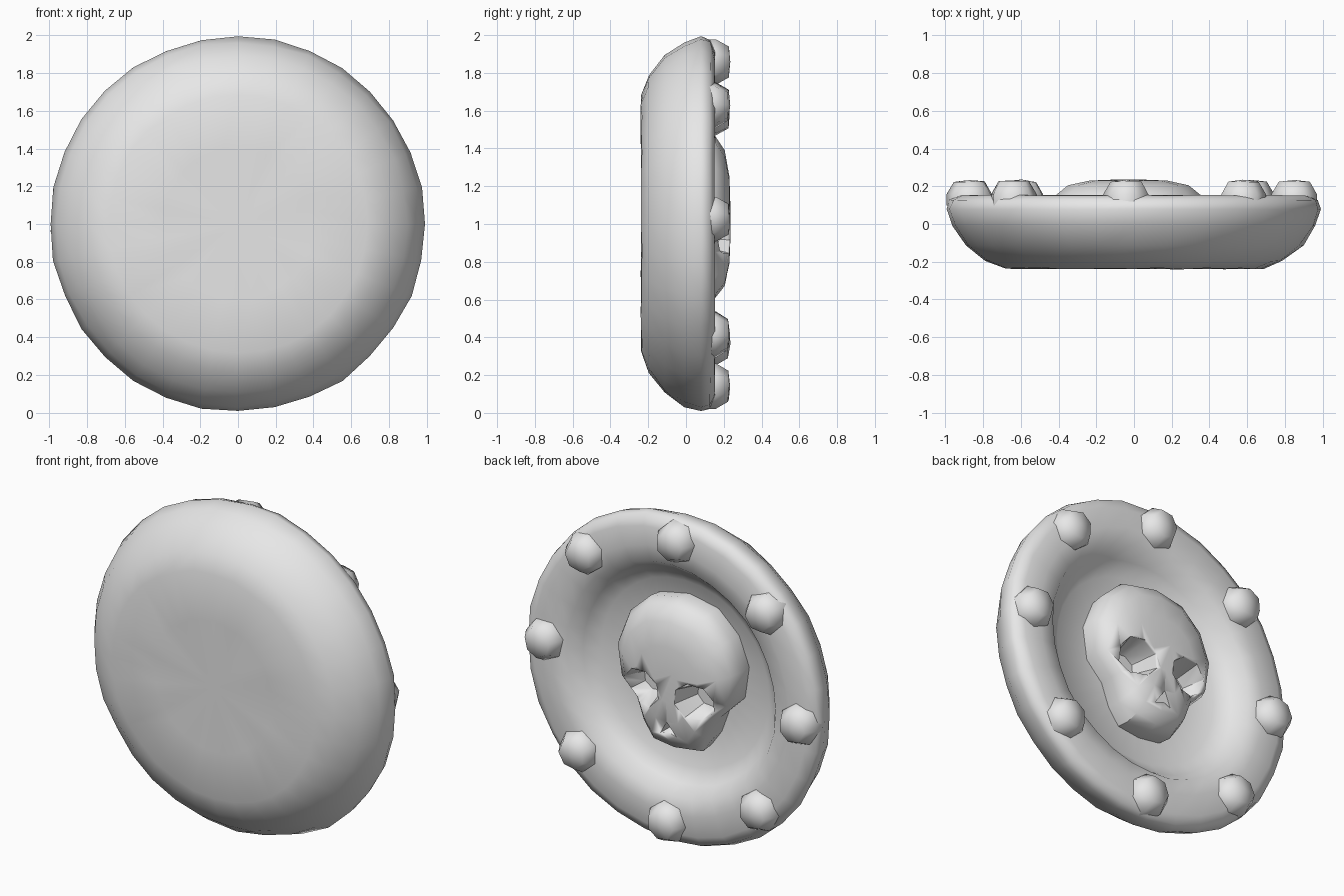
import bpy, bmesh, math, random
from mathutils import Vector, Matrix

random.seed(4)
cube = bpy.data.objects.get("Cube")
if cube:
    bpy.data.objects.remove(cube, do_unlink=True)

stone = bpy.data.materials.new("pale_grey")
stone.use_nodes = True
stone.diffuse_color = (0.8, 0.8, 0.8, 1)
stone.node_tree.nodes["Principled BSDF"].inputs["Base Color"].default_value = (0.8, 0.8, 0.8, 1)


def finish(name, bm, angle=60):
    bmesh.ops.recalc_face_normals(bm, faces=bm.faces)
    mesh = bpy.data.meshes.new(name)
    bm.to_mesh(mesh)
    bm.free()
    mesh.materials.append(stone)
    obj = bpy.data.objects.new(name, mesh)
    bpy.context.collection.objects.link(obj)
    bpy.ops.object.select_all(action='DESELECT')
    obj.select_set(True)
    bpy.context.view_layer.objects.active = obj
    bpy.ops.object.shade_smooth_by_angle(angle=math.radians(angle))
    return obj


def lathe(name, profile, sides, x=0, z=1, wobble=0, angle=60, turn=0):
    """Spin a (radius, y) profile around the front-to-back axis."""
    bm = bmesh.new()
    verts = [bm.verts.new((r, y, 0)) for r, y in profile]
    edges = [bm.edges.new(pair) for pair in zip(verts, verts[1:])]
    bmesh.ops.spin(bm, geom=verts + edges, cent=(0, 0, 0), axis=(0, 1, 0),
                   angle=math.tau, steps=sides, use_duplicate=False)
    bmesh.ops.remove_doubles(bm, verts=bm.verts, dist=0.0005)
    for v in bm.verts:
        k = 1 - random.uniform(0, wobble)
        v.co = Vector((v.co.x * k, v.co.y * (1 - random.uniform(0, wobble * 3)), v.co.z * k))
    bmesh.ops.rotate(bm, verts=bm.verts, cent=(0, 0, 0), matrix=Matrix.Rotation(turn, 3, 'Y'))
    bmesh.ops.translate(bm, verts=bm.verts, vec=(x, 0, z))
    return finish(name, bm, angle)


def prism(name, rings):
    """Join matching rings of points, capping both ends."""
    bm = bmesh.new()
    loops = [[bm.verts.new(p) for p in ring] for ring in rings]
    n = len(loops[0])
    for a, b in zip(loops, loops[1:]):
        for i in range(n):
            j = (i + 1) % n
            bm.faces.new((a[i], a[j], b[j], b[i]))
    bm.faces.new(loops[0])
    bm.faces.new(loops[-1][::-1])
    return finish(name, bm, 40)


# Rounded shield body with a raised rim and a sunken field behind
lathe("shield_body",
      [(0, -0.24), (0.4, -0.24), (0.69, -0.24), (0.79, -0.2), (0.9, -0.115), (0.97, -0.01),
       (1.0, 0.08), (0.985, 0.13), (0.93, 0.155), (0.81, 0.155), (0.71, 0.145),
       (0.65, 0.07), (0.57, 0.01), (0.3, 0), (0, 0)],
      32, wobble=0.012)

# Studs around the rim
for i in range(8):
    a = math.tau * i / 8 + math.radians(2)
    lathe(f"rim_stud_{i + 1}", [(0, 0.1), (0.125, 0.1), (0.125, 0.16), (0.085, 0.228), (0, 0.238)],
          7, 0.86 * math.cos(a) - 0.01, 1 + 0.86 * math.sin(a),
          wobble=0.01, turn=random.uniform(0, 1))

# Skull relief: half outline mirrored, then stacked in shrinking rings
half = [(0.2, 1.46), (0.34, 1.33), (0.41, 1.15), (0.38, 0.95), (0.27, 0.84), (0.22, 0.7), (0.15, 0.6)]
outline = [(0, 1.5)] + half + [(0, 0.58)] + [(-x, z) for x, z in reversed(half)]
CX = -0.03
layers = [(-0.03, 0.97), (0.09, 1.0), (0.155, 0.93), (0.205, 0.78), (0.23, 0.5), (0.235, 0.2)]
skull = prism("skull", [[(CX + x * s, y, 1 + (z - 1) * s) for x, z in outline] for y, s in layers])


def socket(name, x, z, points):
    return prism(name, [[(x + px * s, y, z + pz * s) for px, pz in points]
                        for y, s in ((0.07, 0.65), (0.22, 1.0), (0.4, 1.1))])


# Eye and nose hollows cut into the skull
eye = [(0.13 * math.cos(t), 0.115 * math.sin(t)) for t in (math.tau * k / 8 + 0.3 for k in range(8))]
cutters = [socket("eye_cutter", CX + side * 0.18, 0.95, [(side * x, z) for x, z in eye]) for side in (-1, 1)]
cutters.append(socket("nose_cutter", CX, 0.74, [(0, 0.05), (-0.055, -0.035), (0, -0.015), (0.055, -0.035)]))
bpy.context.view_layer.objects.active = skull
for cutter in cutters:
    cutter.hide_render = True
    mod = skull.modifiers.new("hollow", 'BOOLEAN')
    mod.operation = 'DIFFERENCE'
    mod.solver = 'EXACT'
    mod.object = cutter
    bpy.ops.object.modifier_apply(modifier=mod.name)
    bpy.data.objects.remove(cutter, do_unlink=True)
